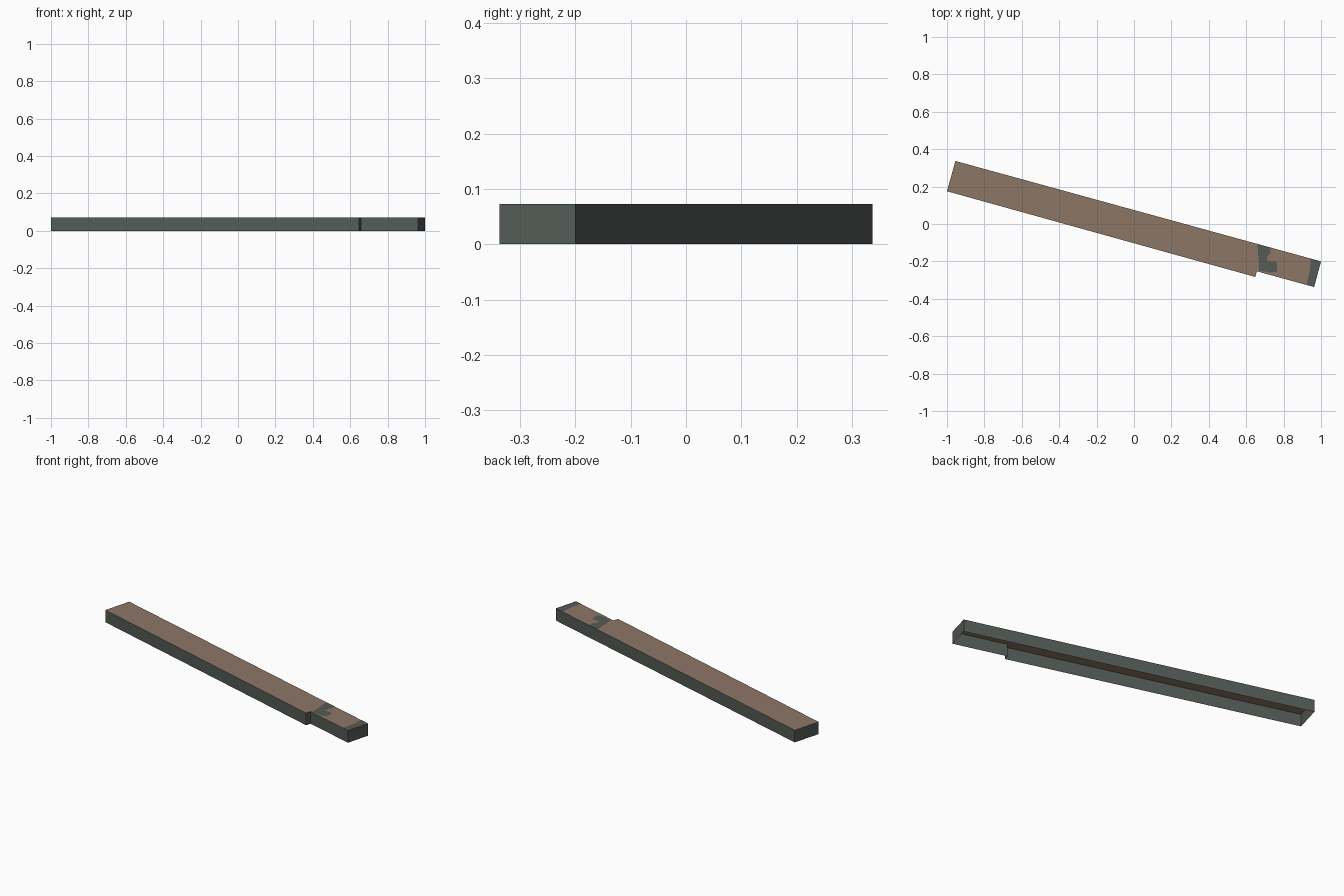
import bpy, bmesh

if "Cube" in bpy.data.objects:
    bpy.data.objects.remove(bpy.data.objects["Cube"])

H = 0.0725  # roof height


def material(name, rgb):
    m = bpy.data.materials.new(name)
    m.diffuse_color = (*rgb, 1.0)
    m.use_nodes = True
    m.node_tree.nodes["Principled BSDF"].inputs["Base Color"].default_value = m.diffuse_color
    return m


grey = material("dark grey green", (0.089, 0.105, 0.093))
brown = material("roof brown", (0.262, 0.184, 0.133))


def finish(bm, name, mat):
    mesh = bpy.data.meshes.new(name)
    bm.to_mesh(mesh)
    bm.free()
    mesh.materials.append(mat)
    ob = bpy.data.objects.new(name, mesh)
    bpy.context.collection.objects.link(ob)
    return ob


def flat_plate(name, outline, z, mat):
    """One flat polygon facing up."""
    bm = bmesh.new()
    f = bm.faces.new([bm.verts.new((x, y, z)) for x, y in outline])
    f.normal_update()
    if f.normal.z < 0:
        f.normal_flip()
    return finish(bm, name, mat)


def wall_ring(name, outline, height, mat):
    """Open band of walls around a counter-clockwise outline."""
    bm = bmesh.new()
    low = [bm.verts.new((x, y, 0)) for x, y in outline]
    top = [bm.verts.new((x, y, height)) for x, y in outline]
    n = len(outline)
    for i in range(n):
        j = (i + 1) % n
        bm.faces.new((low[i], low[j], top[j], top[i]))
    return finish(bm, name, mat)


# Slanted long footprint with a step near the right end
footprint = [(-1, 0.175), (0.648, -0.283), (0.657, -0.253),
             (0.963, -0.337), (1, -0.2), (-0.955, 0.337)]

# Hollow block, open underneath
wall_ring("outer_walls", footprint, H, grey)
flat_plate("roof", footprint, H, brown)

# Dark painted patches on the roof
flat_plate("roof_patch_middle",
           [(0.66, -0.107), (0.73, -0.126), (0.73, -0.155), (0.715, -0.17),
            (0.715, -0.2), (0.755, -0.2), (0.765, -0.21), (0.765, -0.255),
            (0.735, -0.26), (0.67, -0.25), (0.665, -0.18)], H + 0.0005, grey)
flat_plate("roof_patch_end",
           [(0.945, -0.185), (1, -0.2), (0.963, -0.337), (0.923, -0.326),
            (0.94, -0.25)], H + 0.0005, grey)
